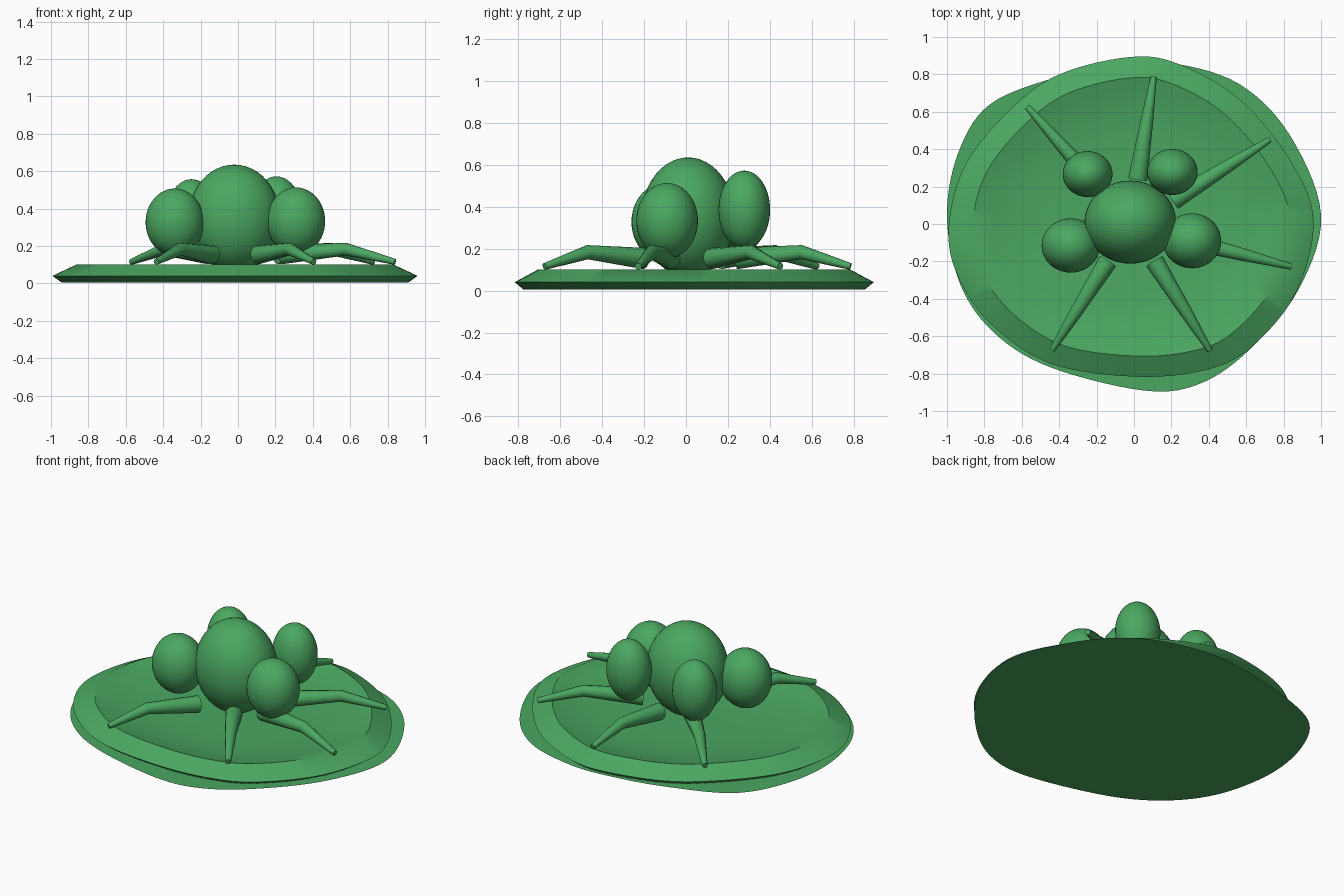
import bpy, bmesh, math
from mathutils import Vector

if "Cube" in bpy.data.objects:
    bpy.data.objects.remove(bpy.data.objects["Cube"])

green = bpy.data.materials.new("green")
green.diffuse_color = (0.07, 0.39, 0.12, 1)
green.use_nodes = True
green.node_tree.nodes["Principled BSDF"].inputs["Base Color"].default_value = green.diffuse_color


def finish(obj, name, angle=40):
    obj.name = name
    obj.data.materials.append(green)
    bpy.ops.object.select_all(action='DESELECT')
    obj.select_set(True)
    bpy.context.view_layer.objects.active = obj
    bpy.ops.object.shade_smooth_by_angle(angle=math.radians(angle))


def mesh_object(bm, name):
    bmesh.ops.recalc_face_normals(bm, faces=bm.faces)
    me = bpy.data.meshes.new(name)
    bm.to_mesh(me)
    bm.free()
    obj = bpy.data.objects.new(name, me)
    bpy.context.collection.objects.link(obj)
    finish(obj, name)
    return obj


def smooth_loop(pts, steps=7):
    """Closed Catmull-Rom loop through the points."""
    p = [Vector(q) for q in pts]
    n, out = len(p), []
    for i in range(n):
        a, b, c, d = p[i - 1], p[i], p[(i + 1) % n], p[(i + 2) % n]
        for s in range(steps):
            t = s / steps
            out.append(0.5 * (2 * b + (c - a) * t + (2 * a - 5 * b + 4 * c - d) * t * t
                              + (3 * b - a - 3 * c + d) * t ** 3))
    return out


# thin irregular underlay on the ground
sheet = smooth_loop([(1, .05), (.83, .48), (.56, .75), (.2, .86), (-.1, .85), (-.41, .786),
                     (-.77, .64), (-.94, .38), (-1, .04), (-.93, -.32), (-.75, -.58),
                     (-.45, -.765), (.05, -.89), (.35, -.855), (.62, -.67), (.88, -.35)])
bm = bmesh.new()
bm.faces.new([bm.verts.new((p.x, p.y, 0)) for p in sheet])
mesh_object(bm, "ground_sheet")

# shallow dish: outline scaled through a rim profile (scale, height)
rim = smooth_loop([(.96, .02), (.83, .35), (.56, .67), (.24, .855), (-.02, .893), (-.4, .8),
                   (-.665, .61), (-.9, .32), (-.99, 0), (-.95, -.26), (-.77, -.53),
                   (-.45, -.745), (-.02, -.815), (.34, -.79), (.6, -.68), (.86, -.38)])
profile = [(.95, .005), (1, .04), (.87, .1), (.76, .073), (.62, .052), (.45, .04), (.2, .038)]
centre = Vector((-.015, .035))
bm = bmesh.new()
rings = []
for s, z in profile:
    flat = [centre + (p - centre) * s for p in rim]
    rings.append([bm.verts.new((p.x, p.y, z)) for p in flat])
n = len(rim)
for a, b in zip(rings, rings[1:]):
    for i in range(n):
        j = (i + 1) % n
        bm.faces.new((a[i], a[j], b[j], b[i]))
bm.faces.new(rings[0])
bm.faces.new(rings[-1])
mesh_object(bm, "dish")

# central body and the four egg-shaped lobes: name, centre, radii
for name, loc, rad in [
    ("body", (-.02, .01, .35), (.245, .222, .285)),
    ("front_left_lobe", (-.338, -.115, .327), (.156, .145, .18)),
    ("front_right_lobe", (.31, -.09, .333), (.156, .147, .18)),
    ("back_left_lobe", (-.248, .267, .37), (.133, .123, .187)),
    ("back_right_lobe", (.205, .278, .385), (.135, .123, .187)),
]:
    bpy.ops.mesh.primitive_uv_sphere_add(segments=40, ring_count=24, location=loc)
    obj = bpy.context.object
    obj.scale = rad
    bpy.ops.object.transform_apply(location=False, rotation=False, scale=True)
    finish(obj, name)

# bent tapering legs: base and tip in plan
legs = [((-.16, .165), (-.57, .625)), ((.02, .24), (.105, .785)), ((.21, .125), (.725, .45)),
        ((.23, -.075), (.84, -.228)), ((.11, -.2), (.405, -.675)), ((-.14, -.2), (-.437, -.673))]
for k, (base, tip) in enumerate(legs):
    base, tip = Vector(base), Vector(tip)
    knee = base.lerp(tip, .57)
    cu = bpy.data.curves.new("leg", 'CURVE')
    cu.dimensions = '3D'
    cu.bevel_depth = 1
    cu.bevel_resolution = 4
    cu.use_fill_caps = True
    sp = cu.splines.new('POLY')
    sp.points.add(2)
    for pt, p, z, r in zip(sp.points, (base, knee, tip), (.153, .183, .115), (.051, .034, .016)):
        pt.co = (p.x, p.y, z, 1)
        pt.radius = r
    obj = bpy.data.objects.new("leg", cu)
    bpy.context.collection.objects.link(obj)
    bpy.ops.object.select_all(action='DESELECT')
    obj.select_set(True)
    bpy.context.view_layer.objects.active = obj
    bpy.ops.object.convert(target='MESH')
    finish(bpy.context.object, f"leg_{k + 1}")
